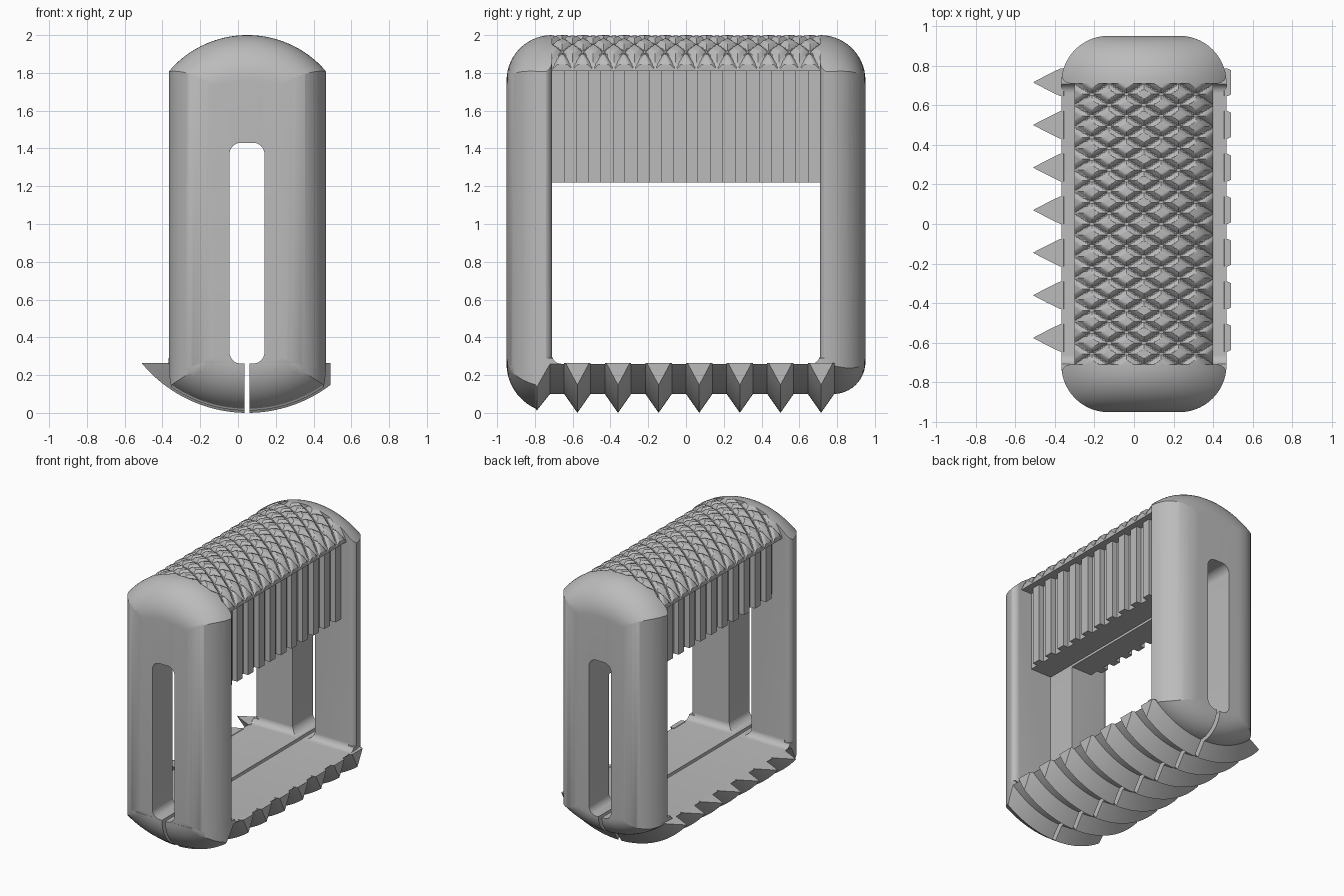
import bpy, bmesh, math

if "Cube" in bpy.data.objects:
    bpy.data.objects.remove(bpy.data.objects["Cube"], do_unlink=True)

CX = 0.05                      # centre line of the frame in x
HALF, DEPTH, INNER = 0.417, 0.95, 0.71
ROUND = DEPTH - INNER
PLATE_Z, SLOT_Z, CAP_Z = 0.26, 1.43, 1.81
TIP_R, ROOT_R = 0.727, 0.627   # tooth tip and tooth root radii
FOOT = 0.17                    # rounding under the legs

grey = bpy.data.materials.new("light_grey")
grey.use_nodes = True
grey.diffuse_color = (0.5, 0.5, 0.5, 1)
grey.node_tree.nodes["Principled BSDF"].inputs["Base Color"].default_value = (0.5, 0.5, 0.5, 1)


def finish(name, bm):
    bmesh.ops.recalc_face_normals(bm, faces=bm.faces)
    mesh = bpy.data.meshes.new(name)
    bm.to_mesh(mesh)
    bm.free()
    mesh.materials.append(grey)
    ob = bpy.data.objects.new(name, mesh)
    bpy.context.collection.objects.link(ob)
    return ob


def prism(name, outline, axis, low, high):
    """Extrude a closed 2D outline along the named axis."""
    place = {"x": lambda a, b, t: (t, a, b),
             "y": lambda a, b, t: (a, t, b),
             "z": lambda a, b, t: (a, b, t)}[axis]
    bm = bmesh.new()
    ends = [[bm.verts.new(place(a, b, t)) for a, b in outline] for t in (low, high)]
    bridge(bm, *ends)
    for end in ends:
        bm.faces.new(end)
    return finish(name, bm)


def bridge(bm, one, two):
    for i in range(len(one)):
        j = (i + 1) % len(one)
        bm.faces.new((one[i], one[j], two[j], two[i]))


def rounded(x0, x1, y0, y1, r, steps=10):
    pts = []
    corners = ((x1 - r, y1 - r), (x0 + r, y1 - r), (x0 + r, y0 + r), (x1 - r, y0 + r))
    for k, (cx, cy) in enumerate(corners):
        for i in range(steps + 1):
            a = math.pi / 2 * (k + i / steps)
            pts.append((cx + r * math.cos(a), cy + r * math.sin(a)))
    return pts


def cut(ob, tool, operation="DIFFERENCE"):
    mod = ob.modifiers.new("cut", "BOOLEAN")
    mod.object, mod.operation, mod.solver = tool, operation, "EXACT"
    bpy.context.view_layer.objects.active = ob
    bpy.ops.object.modifier_apply(modifier=mod.name)


def arc(off, r):
    """Sagitta of a circle at a sideways offset."""
    return r - math.sqrt(max(0, r * r - off * off))


def top_z(off, y=0):
    return 2 - arc(off, 0.548) - arc(max(0, abs(y) - INNER), ROUND)


def bottom_z(off, y):
    return TIP_R - ROOT_R + arc(off, ROOT_R) + arc(max(0, abs(y) - DEPTH + FOOT), FOOT)


# Frame: domed block with rounded ends, opened up in the middle
bend = [INNER + ROUND * math.sin(math.pi / 2 * i / 14) for i in range(15)]
ys = [-y for y in reversed(bend)] + bend
bm = bmesh.new()
rows = []
for i in range(41):
    off = (i / 20 - 1) * (HALF + 0.01)
    loop = [(y, top_z(off, y)) for y in ys]
    loop += [(y, bottom_z(off, y)) for y in reversed(ys)]
    rows.append([bm.verts.new((CX + off, y, z)) for y, z in loop])
for one, two in zip(rows, rows[1:]):
    bridge(bm, one, two)
bm.faces.new(rows[0])
bm.faces.new(rows[-1])
frame = finish("frame", bm)

plan = prism("plan_cutter", rounded(CX - HALF, CX + HALF, -DEPTH, DEPTH, ROUND - 0.002, 14), "z", -1, 3)
window = prism("window_cutter", rounded(-INNER, INNER, PLATE_Z, 3, 0.05), "x", -1, 1)
slot = prism("slot_cutter", rounded(-0.045, 0.14, PLATE_Z + 0.001, SLOT_Z, 0.06), "y", -2, 2)
slit = prism("slit_cutter", [(0.035, -1), (0.062, -1), (0.062, 0.3), (0.035, 0.3)], "y", -2, 2)
cut(frame, plan, "INTERSECT")
for tool in (window, slot, slit):
    cut(frame, tool)

# Rounded inner edges of the legs
EDGE = 0.045
for sx in (-1, 1):
    for sy in (-1, 1):
        local = [(0.01, -0.01), (0.01, EDGE)]
        local += [(-EDGE + EDGE * math.cos(a), EDGE - EDGE * math.sin(a))
                  for a in (math.pi / 2 * i / 6 for i in range(7))]
        local.append((-EDGE, -0.01))
        outline = [(CX + sx * (HALF + a), sy * (INNER + b)) for a, b in local]
        corner = prism("corner_cutter", outline, "z", PLATE_Z + 0.03, 3)
        cut(frame, corner)
        bpy.data.objects.remove(corner, do_unlink=True)


# Teeth: a (radius, y) profile wrapped around the underside
def tooth(name, y, profile):
    bm = bmesh.new()
    sections = []
    for i in range(49):
        a = math.radians(-66 + 132 * i / 48)
        sections.append([bm.verts.new((CX + r * math.sin(a), y + w, TIP_R - r * math.cos(a)))
                         for r, w in profile])
    for one, two in zip(sections, sections[1:]):
        bridge(bm, one, two)
    bm.faces.new(sections[0])
    bm.faces.new(sections[-1])
    for co, no in (((0, 0, PLATE_Z + 0.003), (0, 0, 1)), ((0.49, 0, 0), (1, 0, 0))):
        bmesh.ops.bisect_plane(bm, geom=bm.verts[:] + bm.edges[:] + bm.faces[:],
                               plane_co=co, plane_no=no, clear_outer=True)
        bmesh.ops.holes_fill(bm, edges=[e for e in bm.edges if e.is_boundary])
    return finish(name, bm)


wedge = [(TIP_R, 0), (ROOT_R, 0.07), (ROOT_R - 0.01, 0.07), (ROOT_R - 0.01, -0.07), (ROOT_R, -0.07)]
teeth = [tooth(f"bottom_tooth_{k + 1}", -0.575 + k * 0.215, wedge) for k in range(7)]

# Front tooth blends into the rounded foot of the front leg
TOE = 0.26
toe = [(TIP_R - 0.02, 0), (ROOT_R, 0.07), (TIP_R - TOE, 0.07)]
for i in range(13):
    reach = TOE * math.cos(math.radians(66) * i / 12)
    toe.append((TIP_R - arc(reach, TOE), 0.1 - reach))
toe = [p for p in toe if p[1] < -0.001 or p[1] > 0.01] + [(TIP_R - 0.012, 0)]
front_tooth = tooth("front_tooth", -0.79, toe)
cut(front_tooth, plan, "INTERSECT")
teeth.append(front_tooth)
for ob in teeth:
    cut(ob, slit)

# Grip block: two ribbed halves of different height with a slot between
RIBS = 11
pitch = 2 * INNER / RIBS
side = []
for k in range(RIBS):
    y = -INNER + k * pitch
    side += [(0.265, y), (0.265, y + 0.5 * pitch), (0.305, y + 0.5 * pitch), (0.305, y + pitch)]
halves = []
for name, sx, low in (("left_grip", 1, 1.22), ("right_grip", -1, 1.37)):
    outline = [(CX, -INNER)] + [(CX + sx * w, y) for w, y in side] + [(CX, INNER)]
    half = prism(name, outline, "z", low, CAP_Z + 0.01)
    cut(half, slot)
    halves.append(half)

# Knurled cap: diamond pads over the curved top
NX, NY = 64, 208
bm = bmesh.new()
grid = []
for i in range(NX + 1):
    line = []
    for j in range(NY + 1):
        off, y = -0.35 + 0.7 * i / NX, -INNER + 2 * INNER * j / NY
        u, v = i / 16 + j / 16, i / 16 - j / 16
        gap = min(abs(u - round(u)), abs(v - round(v)))
        roll = 0.03 * (max(0, abs(off) - 0.28) / 0.07) ** 2
        z = top_z(off) - roll - 0.028 * (1 - min(1, gap / 0.25))
        line.append(bm.verts.new((CX + off, y, z)))
    grid.append(line)
for i in range(NX):
    for j in range(NY):
        bm.faces.new((grid[i][j], grid[i + 1][j], grid[i + 1][j + 1], grid[i][j + 1]))
rim = [e for e in bm.edges if e.is_boundary]
for v in bmesh.ops.extrude_edge_only(bm, edges=rim)["geom"]:
    if isinstance(v, bmesh.types.BMVert):
        v.co.z = CAP_Z
bmesh.ops.holes_fill(bm, edges=[e for e in bm.edges if e.is_boundary])
cap = finish("knurled_cap", bm)

for tool in (plan, window, slot, slit):
    bpy.data.objects.remove(tool, do_unlink=True)

# Smooth shading with crisp edges
for ob in (frame, cap, *halves, *teeth):
    bpy.ops.object.select_all(action="DESELECT")
    ob.select_set(True)
    bpy.context.view_layer.objects.active = ob
    bpy.ops.object.shade_smooth_by_angle(angle=math.radians(30))
